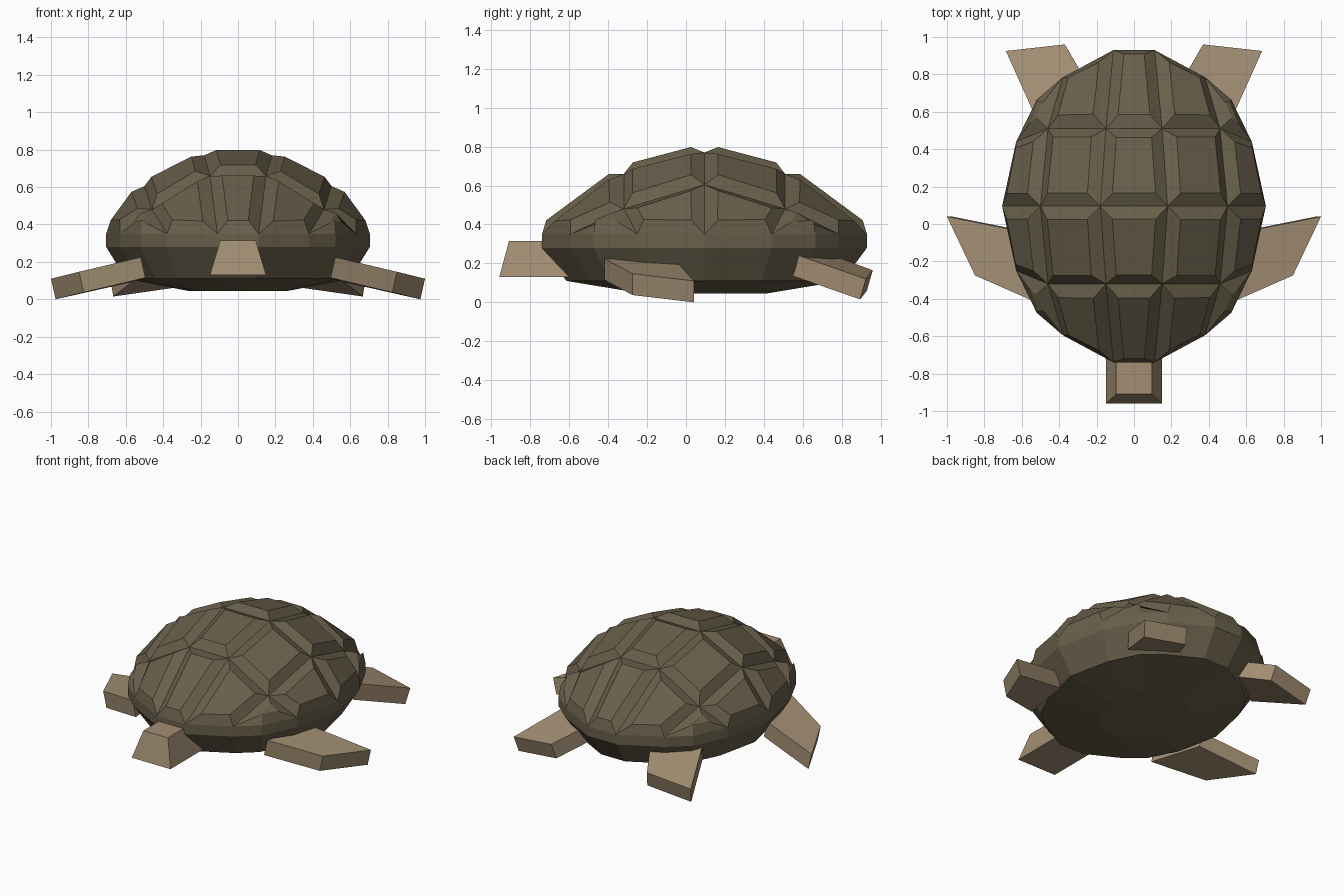
import bpy, bmesh
from mathutils import Vector

if "Cube" in bpy.data.objects:
    bpy.data.objects.remove(bpy.data.objects["Cube"])

CY, RIM_TOP, RIM_LOW = 0.095, 0.35, 0.28


def material(name, rgb):
    m = bpy.data.materials.new(name)
    m.diffuse_color = (*rgb, 1)
    m.use_nodes = True
    m.node_tree.nodes["Principled BSDF"].inputs["Base Color"].default_value = m.diffuse_color
    return m


def finish(name, bm, mat):
    bmesh.ops.recalc_face_normals(bm, faces=bm.faces)
    me = bpy.data.meshes.new(name)
    bm.to_mesh(me)
    bm.free()
    me.materials.append(mat)
    ob = bpy.data.objects.new(name, me)
    bpy.context.collection.objects.link(ob)
    return ob


def slab(name, top, bottom, mat):
    bm = bmesh.new()
    t = [bm.verts.new(p) for p in top]
    b = [bm.verts.new(p) for p in bottom]
    bm.faces.new(t)
    bm.faces.new(b)
    for i in range(4):
        j = (i + 1) % 4
        bm.faces.new((t[i], t[j], b[j], b[i]))
    return finish(name, bm, mat)


shell_mat = material("shell_brown", (0.14, 0.115, 0.07))
skin_mat = material("skin_tan", (0.36, 0.27, 0.17))

# Shell: grid of plates, half a row each (x, y offset from middle, z)
rows = {
    0: [(0.18, 0, 0.77), (0.50, 0, 0.605), (0.705, 0, RIM_TOP)],
    1: [(0.15, 0.415, 0.66), (0.46, 0.415, 0.48), (0.63, 0.345, RIM_TOP)],
    2: [(0.11, 0.835, RIM_TOP), (0.38, 0.69, RIM_TOP), (0.52, 0.57, RIM_TOP)],
}
bm = bmesh.new()
grid = []
for r in range(-2, 3):
    s = -1 if r < 0 else 1
    half = [(x, CY + s * y, z) for x, y, z in rows[abs(r)]]
    line = [(-x, y, z) for x, y, z in reversed(half)] + half
    grid.append([bm.verts.new(p) for p in line])
plates = [bm.faces.new((grid[r][c], grid[r][c + 1], grid[r + 1][c + 1], grid[r + 1][c]))
          for r in range(4) for c in range(5)]

# Rim and belly rings below the plates: (scale, z)
ring = (grid[0] + [grid[r][5] for r in (1, 2, 3)] + grid[4][::-1]
        + [grid[r][0] for r in (3, 2, 1)])
outline = [v.co.copy() for v in ring]
n = len(ring)
for scale, z in ((1, RIM_LOW), (0.85, 0.11), (0.38, 0.045)):
    new = [bm.verts.new((p.x * scale, CY + (p.y - CY) * scale, z)) for p in outline]
    for i in range(n):
        j = (i + 1) % n
        bm.faces.new((ring[i], ring[j], new[j], new[i]))
    ring = new
bm.faces.new(ring)
bmesh.ops.recalc_face_normals(bm, faces=bm.faces)

# Raised plates
bm.normal_update()
bmesh.ops.inset_individual(bm, faces=plates, thickness=0.06, depth=0.045,
                           use_even_offset=True)
finish("shell", bm, shell_mat)

# Head
slab("head",
     [(-0.095, -0.91, 0.315), (0.095, -0.91, 0.315), (0.095, -0.6, 0.315), (-0.095, -0.6, 0.315)],
     [(-0.15, -0.96, 0.13), (0.15, -0.96, 0.13), (0.15, -0.6, 0.13), (-0.15, -0.6, 0.13)],
     skin_mat)

# Flippers: top outline and thickness offset, mirrored to both sides
flippers = {
    "front_flipper": ([(0.52, -0.42, 0.225), (0.85, -0.275, 0.147),
                       (1.0, 0.04, 0.11), (0.6, -0.04, 0.2)], (-0.025, 0, -0.11)),
    "back_flipper": ([(0.22, 0.70, 0.26), (0.37, 0.96, 0.165),
                      (0.685, 0.925, 0.12), (0.53, 0.58, 0.24)], (-0.018, -0.03, -0.105)),
}
for name, (top, off) in flippers.items():
    for side, s in (("right", 1), ("left", -1)):
        t = [Vector((s * x, y, z)) for x, y, z in top]
        d = Vector((s * off[0], off[1], off[2]))
        slab(f"{name}_{side}", t, [p + d for p in t], skin_mat)
